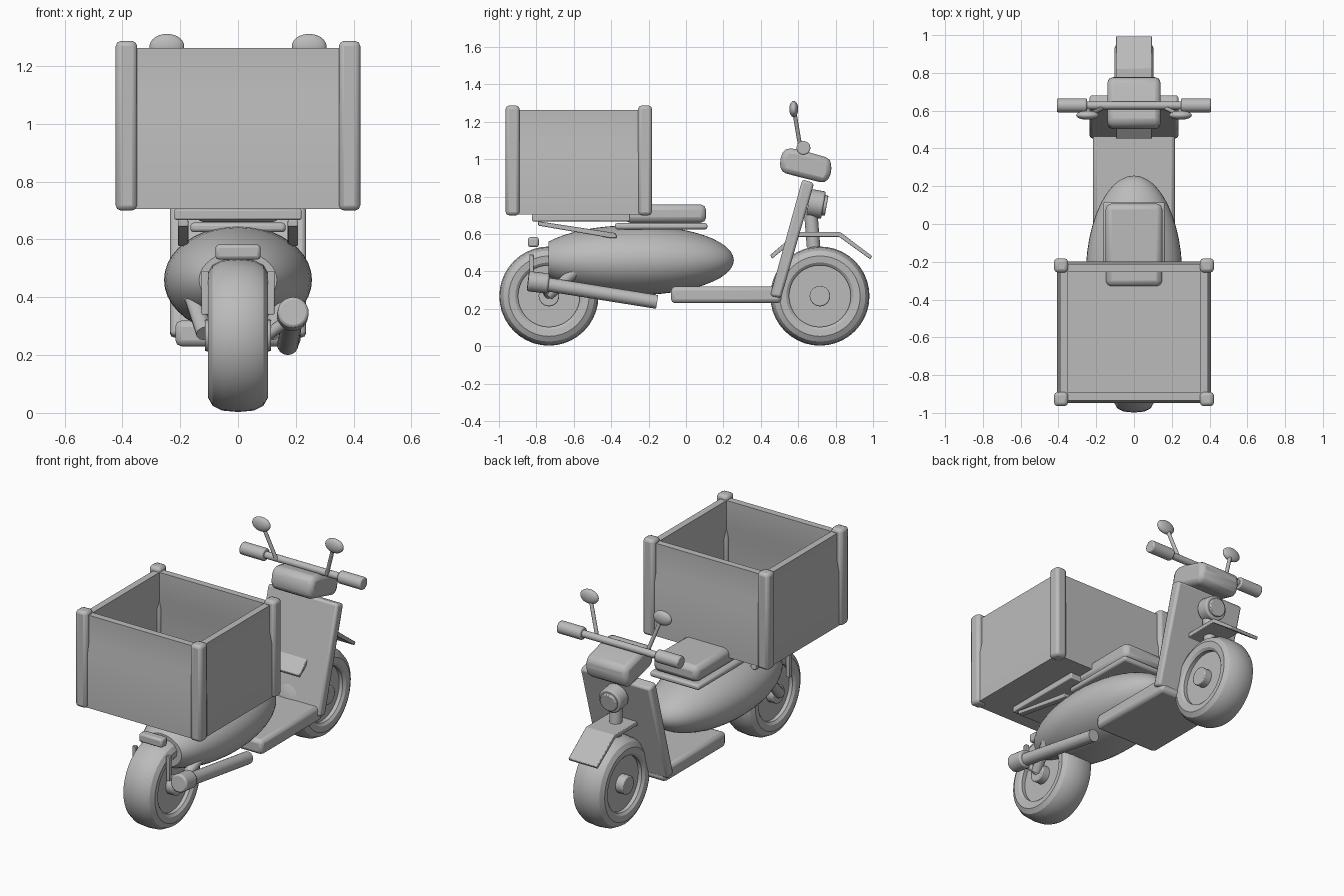
import bpy, bmesh
from math import radians, pi, atan2
from mathutils import Matrix, Vector

if "Cube" in bpy.data.objects:
    bpy.data.objects.remove(bpy.data.objects["Cube"])

grey = bpy.data.materials.new("plain grey")
grey.use_nodes = True
grey.diffuse_color = (0.5, 0.5, 0.5, 1)
grey.node_tree.nodes["Principled BSDF"].inputs["Base Color"].default_value = (0.5, 0.5, 0.5, 1)


def finish(name, bm, bevel=0.0, segments=2):
    bmesh.ops.recalc_face_normals(bm, faces=bm.faces)
    mesh = bpy.data.meshes.new(name)
    bm.to_mesh(mesh)
    bm.free()
    ob = bpy.data.objects.new(name, mesh)
    bpy.context.collection.objects.link(ob)
    mesh.materials.append(grey)
    if bevel:
        mod = ob.modifiers.new("bevel", 'BEVEL')
        mod.width, mod.segments = bevel, segments
        mod.limit_method, mod.angle_limit = 'ANGLE', radians(30)
    bpy.ops.object.select_all(action='DESELECT')
    ob.select_set(True)
    bpy.context.view_layer.objects.active = ob
    bpy.ops.object.shade_smooth_by_angle(angle=radians(32))
    return ob


def box(name, x, y, z, bevel=0.0):
    """Box from (min, max) ranges."""
    bm = bmesh.new()
    size = [b - a for a, b in (x, y, z)]
    mid = [(a + b) / 2 for a, b in (x, y, z)]
    bmesh.ops.create_cube(bm, size=1, matrix=Matrix.Translation(mid) @ Matrix.Diagonal((*size, 1)))
    return finish(name, bm, bevel)


def prism(name, pts, half, bevel=0.0, matrix=Matrix()):
    """Extrude a (y, z) outline across x."""
    bm = bmesh.new()
    face = bm.faces.new([bm.verts.new((-half, y, z)) for y, z in pts])
    new = bmesh.ops.extrude_face_region(bm, geom=[face])["geom"]
    bmesh.ops.translate(bm, vec=(2 * half, 0, 0), verts=[v for v in new if isinstance(v, bmesh.types.BMVert)])
    bm.transform(matrix)
    return finish(name, bm, bevel)


def rod(name, a, b, r, sides=20, bevel=0.0, r2=None):
    """Cylinder between two points."""
    a, b = Vector(a), Vector(b)
    turn = (b - a).to_track_quat('Z', 'Y').to_matrix().to_4x4()
    bm = bmesh.new()
    bmesh.ops.create_cone(bm, cap_ends=True, segments=sides, radius1=r, radius2=r2 or r,
                          depth=(b - a).length, matrix=Matrix.Translation((a + b) / 2) @ turn)
    return finish(name, bm, bevel)


def ball(name, centre, radii, cut_y=None):
    """Ellipsoid with poles along y, optionally cut flat at the rear."""
    bm = bmesh.new()
    bmesh.ops.create_uvsphere(bm, u_segments=40, v_segments=24, radius=1,
                              matrix=Matrix.Translation(centre) @ Matrix.Diagonal((*radii, 1))
                              @ Matrix.Rotation(pi / 2, 4, 'X'))
    if cut_y is not None:
        bmesh.ops.bisect_plane(bm, geom=bm.verts[:] + bm.edges[:] + bm.faces[:],
                               plane_co=(0, cut_y, 0), plane_no=(0, -1, 0), clear_outer=True)
        bmesh.ops.holes_fill(bm, edges=[e for e in bm.edges if e.is_boundary])
    return finish(name, bm)


def lathe(name, profile, centre, steps=40):
    """Spin an (x, radius) profile about a crosswise axle."""
    bm = bmesh.new()
    vs = [bm.verts.new((x, 0, r)) for x, r in profile]
    edges = [bm.edges.new(p) for p in zip(vs, vs[1:])]
    bmesh.ops.spin(bm, geom=vs + edges, cent=(0, 0, 0), axis=(1, 0, 0),
                   angle=2 * pi, steps=steps, use_merge=True)
    bmesh.ops.remove_doubles(bm, verts=bm.verts, dist=0.0001)
    bm.transform(Matrix.Translation(centre))
    return finish(name, bm)


# Wheels
half_tyre = [(0.06, 0.165), (0.088, 0.165), (0.1, 0.18), (0.104, 0.215), (0.088, 0.243), (0.055, 0.26)]
tyre = half_tyre + [(0, 0.265)] + [(-x, r) for x, r in reversed(half_tyre)]
for end, y in (("rear", -0.733), ("front", 0.716)):
    c = (0, y, 0.268)
    lathe(end + "_tyre", tyre, c)
    rod(end + "_rim", (-0.065, y, 0.268), (0.065, y, 0.268), 0.168, 40)
    rod(end + "_hub", (-0.115, y, 0.268), (0.115, y, 0.268), 0.055, 24, 0.006)

# Body shell, footboard and leg shield
ball("body", (0, -0.28, 0.46), (0.256, 0.536, 0.187), -0.735)
box("footboard", (-0.217, 0.217), (-0.08, 0.51), (0.23, 0.32), 0.022)
prism("leg_shield", [(0.45, 0.27), (0.508, 0.258), (0.685, 0.872), (0.622, 0.892)], 0.235, 0.014)

# Seat
box("seat_base", (-0.165, 0.165), (-0.38, 0.115), (0.625, 0.658), 0.012)
box("seat", (-0.15, 0.15), (-0.33, 0.108), (0.66, 0.758), 0.03)

# Cargo box
CY = -0.573
box("cargo_floor", (-0.39, 0.39), (CY - 0.36, CY + 0.36), (0.705, 0.73))
wall = [(0, 0.705), (0, 1.035), (-0.014, 1.098), (-0.014, 1.262), (-0.055, 1.262),
        (-0.055, 1.098), (-0.041, 1.035), (-0.041, 0.705)]
for side, k, reach, half in (("front", 0, 0.375, 0.37), ("left", 1, 0.407, 0.34),
                             ("rear", 2, 0.375, 0.37), ("right", 3, 0.407, 0.34)):
    place = Matrix.Translation((0, CY, 0)) @ Matrix.Rotation(k * pi / 2, 4, 'Z')
    prism("cargo_wall_" + side, [(reach + o, z) for o, z in wall], half, 0, place)
for sx in (-1, 1):
    for sy in (-1, 1):
        x, y = sx * 0.386, CY + sy * 0.354
        box("cargo_post", (x - 0.037, x + 0.037), (y - 0.037, y + 0.037), (0.7, 1.287), 0.018)

# Rack under the cargo box
box("rack_plate", (-0.22, 0.22), (-0.823, -0.3), (0.668, 0.705), 0.006)

# Paired parts
for side, s in (("left", 1), ("right", -1)):
    prism("rack_strut_" + side, [(-0.79, 0.668), (-0.375, 0.605), (-0.37, 0.578), (-0.4, 0.578), (-0.79, 0.645)],
          0.018, 0.004, Matrix.Translation((s * 0.19, 0, 0)))
    rod("rear_fork_" + side, (s * 0.115, -0.735, 0.275), (s * 0.16, -0.58, 0.41), 0.03, 12)
    box("lamp_bracket_" + side, (s * 0.114 - 0.012, s * 0.114 + 0.012),
        (-0.838, -0.815), (0.34, 0.49), 0.003)
    rod("grip_" + side, (s * 0.25, 0.628, 1.06), (s * 0.408, 0.628, 1.06), 0.037, 24, 0.007)
    rod("mirror_stem_" + side, (s * 0.17, 0.612, 1.06), (s * 0.235, 0.58, 1.25), 0.011, 12)
    ball("mirror_" + side, (s * 0.246, 0.576, 1.268), (0.06, 0.024, 0.043))

# Tail lamp
box("tail_lamp", (-0.078, 0.078), (-0.845, -0.787), (0.53, 0.583), 0.012)

# Exhaust, on the left only
rod("exhaust_pipe", (0.172, -0.155, 0.237), (0.19, -0.77, 0.335), 0.037, 24)
rod("exhaust_muffler", (0.188, -0.735, 0.335), (0.191, -0.845, 0.348), 0.054, 24, 0.01)
rod("exhaust_bracket", (0.1, -0.733, 0.268), (0.19, -0.77, 0.335), 0.02, 12)

# Front mudguard
prism("front_mudguard", [(0.45, 0.488), (0.595, 0.61), (0.825, 0.61), (0.995, 0.482), (0.985, 0.465),
                         (0.818, 0.585), (0.603, 0.585), (0.46, 0.468)], 0.096, 0.004)

# Steering column, headlight, head and handlebar
rod("steering_column", (0, 0.682, 0.53), (0, 0.665, 0.74), 0.036, 20)
rod("headlight", (0, 0.655, 0.768), (0, 0.735, 0.754), 0.074, 28, 0.008)
rod("headlight_lens", (0, 0.73, 0.755), (0, 0.752, 0.751), 0.055, 28, 0.005)
prism("steering_head", [(0.5, 1.0), (0.53, 1.06), (0.6, 1.053), (0.775, 1.003), (0.778, 0.92),
                        (0.745, 0.87), (0.508, 0.93)], 0.14, 0.028)
rod("handlebar", (-0.27, 0.628, 1.06), (0.27, 0.628, 1.06), 0.021, 20)
